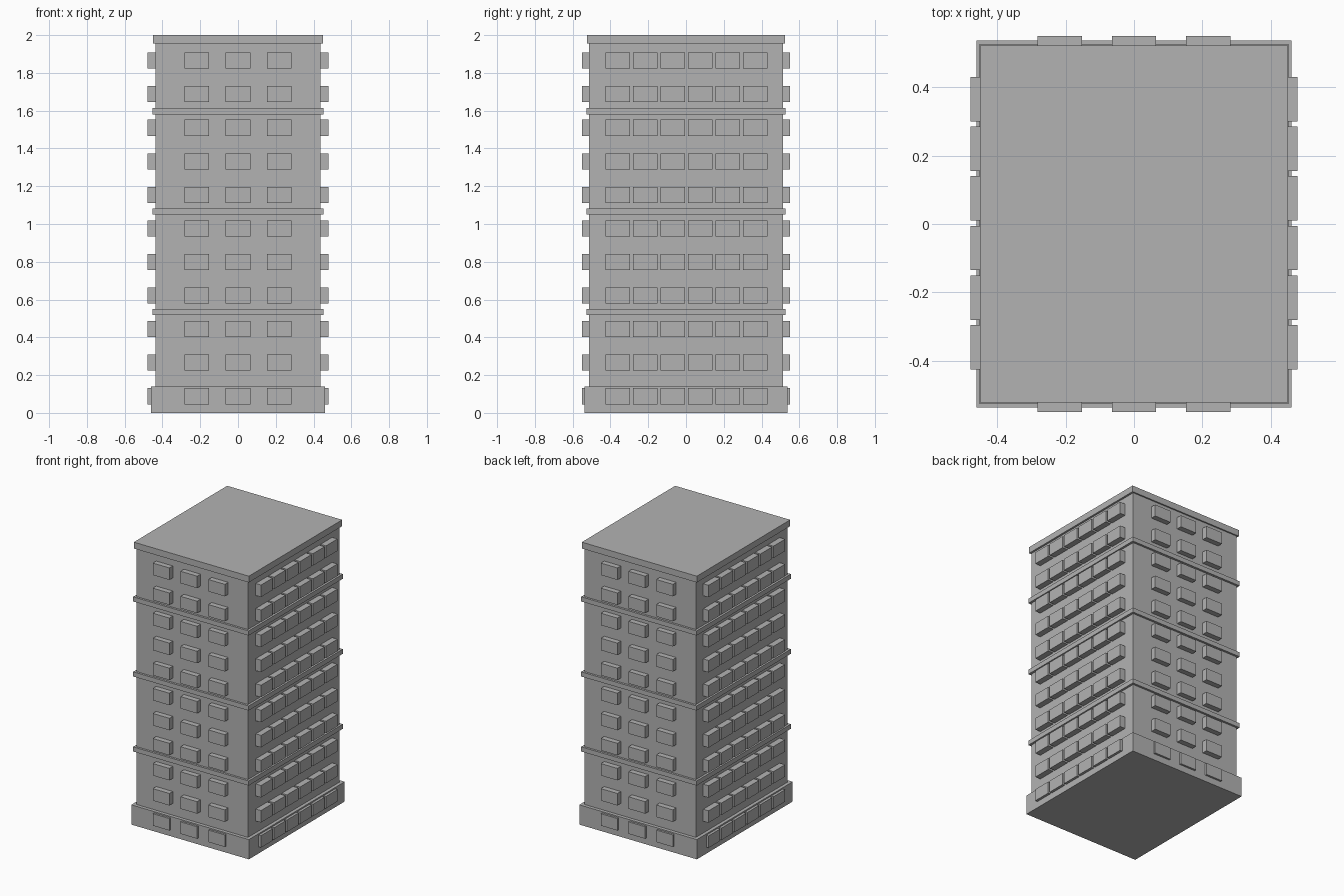
import bpy
import bmesh
from mathutils import Matrix, Vector

cube = bpy.data.objects.get("Cube")
if cube:
    bpy.data.objects.remove(cube, do_unlink=True)

# One concrete grey for the whole building
GREY = (0.45, 0.45, 0.45, 1)
concrete = bpy.data.materials.new("concrete_grey")
concrete.use_nodes = True
concrete.diffuse_color = GREY
concrete.node_tree.nodes["Principled BSDF"].inputs["Base Color"].default_value = GREY


def add_box(bm, center, size):
    matrix = Matrix.Translation(center) @ Matrix.Diagonal(Vector(size).to_4d())
    bmesh.ops.create_cube(bm, size=1, matrix=matrix)


def make_boxes(name, boxes):
    """Build one object from (center, size) pairs."""
    bm = bmesh.new()
    for center, size in boxes:
        add_box(bm, center, size)
    mesh = bpy.data.meshes.new(name)
    bm.to_mesh(mesh)
    bm.free()
    mesh.materials.append(concrete)
    obj = bpy.data.objects.new(name, mesh)
    bpy.context.collection.objects.link(obj)
    return obj


def slab(name, half_x, half_y, bottom, top):
    center = (0, 0, (bottom + top) / 2)
    return make_boxes(name, [(center, (2 * half_x, 2 * half_y, top - bottom))])


# Main volume, plinth and roof
BODY_X, BODY_Y = 0.437, 0.513
slab("tower_body", BODY_X, BODY_Y, 0.1, 1.97)
slab("base_plinth", 0.461, 0.537, 0, 0.14)
slab("roof_slab", 0.451, 0.523, 1.955, 2)

# Ledges between groups of floors
for i in range(3):
    bottom = 0.517 + 0.532 * i
    slab(f"ledge_{i + 1}", 0.453, 0.528, bottom, bottom + 0.033)

# Projecting window bays, repeated on every floor
FLOORS = [0.088 + 0.1777 * i for i in range(11)]
OUT_X, OUT_Y = 0.479, 0.551
WIDTH, HEIGHT, INSET = 0.13, 0.085, 0.02
depth_x = OUT_X - BODY_X + INSET
depth_y = OUT_Y - BODY_Y + INSET

for name, sign in (("front", -1), ("back", 1)):
    make_boxes(f"{name}_window_bays", [
        ((0.2175 * col, sign * (OUT_Y - depth_y / 2), z), (WIDTH, depth_y, HEIGHT))
        for z in FLOORS for col in (-1, 0, 1)])

for name, sign in (("right", -1), ("left", 1)):
    make_boxes(f"{name}_window_bays", [
        ((sign * (OUT_X - depth_x / 2), 0.0025 + 0.1454 * (col - 2.5), z),
         (depth_x, WIDTH, HEIGHT))
        for z in FLOORS for col in range(6)])
